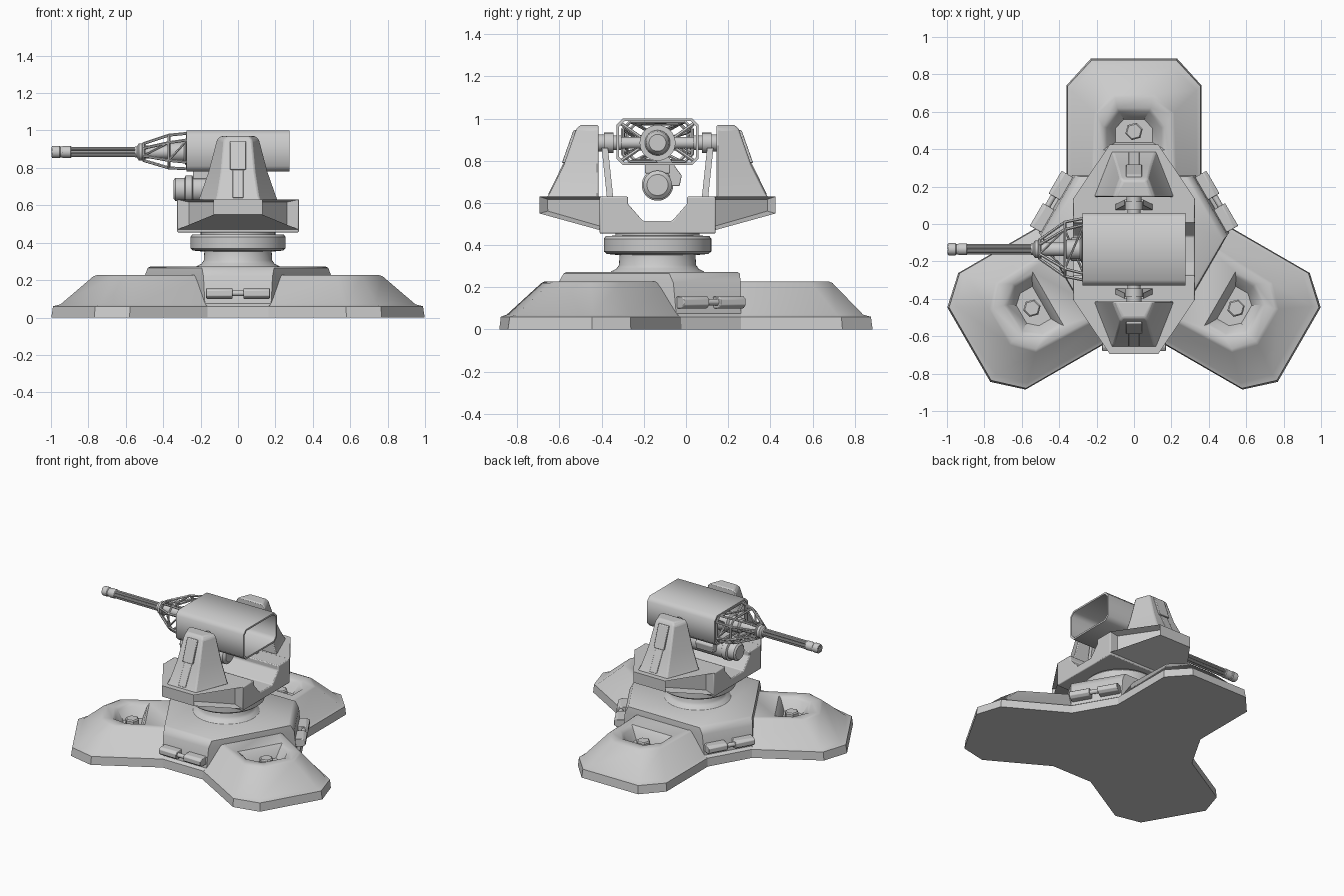
import bpy, bmesh, math
from mathutils import Vector, Matrix

if "Cube" in bpy.data.objects:
    bpy.data.objects.remove(bpy.data.objects["Cube"])

CY = -0.135      # turntable axis sits slightly in front of the origin
GZ = 0.885       # gun axis height


def loft(bm, rings, cap0=True, cap1=True, wrap=False):
    rows = [[bm.verts.new(p) for p in r] for r in rings]
    n = len(rows[0])
    for a, b in zip(rows, rows[1:] + (rows[:1] if wrap else [])):
        for i in range(n):
            bm.faces.new((a[i], a[(i + 1) % n], b[(i + 1) % n], b[i]))
    if not wrap and cap0:
        bm.faces.new(rows[0][::-1])
    if not wrap and cap1:
        bm.faces.new(rows[-1])


def finish(name, bm, angle=30, bevel=0, rot=0):
    bmesh.ops.recalc_face_normals(bm, faces=bm.faces[:])
    bm.transform(Matrix.Translation((0, CY, 0)) @ Matrix.Rotation(rot, 4, 'Z'))
    me = bpy.data.meshes.new(name)
    bm.to_mesh(me)
    bm.free()
    ob = bpy.data.objects.new(name, me)
    bpy.context.collection.objects.link(ob)
    if bevel:
        m = ob.modifiers.new("bevel", 'BEVEL')
        m.width, m.segments, m.limit_method = bevel, 2, 'ANGLE'
    bpy.ops.object.select_all(action='DESELECT')
    ob.select_set(True)
    bpy.context.view_layer.objects.active = ob
    bpy.ops.object.shade_smooth_by_angle(angle=math.radians(angle))
    return ob


def turned(bm, p, d, profile, n=24):
    """Revolve (distance, radius) pairs about the axis d starting at p."""
    p, d = Vector(p), Vector(d).normalized()
    u = d.orthogonal().normalized()
    v = d.cross(u)
    loft(bm, [[p + d * t + (u * math.cos(a) + v * math.sin(a)) * r
               for a in (2 * math.pi * i / n for i in range(n))] for t, r in profile])


def rod(bm, p, q, r, n=8):
    d = Vector(q) - Vector(p)
    turned(bm, p, d, [(0, r), (d.length, r)], n)


def box(bm, x0, x1, y0, y1, z0, z1):
    loft(bm, [[(x0, y0, z), (x1, y0, z), (x1, y1, z), (x0, y1, z)] for z in (z0, z1)])


def sym(half, z):
    """Close a half outline by mirroring its v coordinate."""
    return [(u, -v, z) for u, v in half] + [(u, v, z) for u, v in reversed(half)]


# Three foot lobes with bolt pits, three hinges in the gaps
for k in range(3):
    rot = math.radians(90 + 120 * k)
    bm = bmesh.new()
    loft(bm, [sym([(.30, .36), (.877, .36), (1.02, .23)], 0),
              sym([(.30, .355), (.872, .355), (1.012, .225)], .06),
              sym([(.30, .335), (.85, .335), (.975, .21)], .07),
              sym([(.30, .23), (.73, .215), (.83, .11)], .22),
              sym([(.30, .215), (.72, .2), (.81, .10)], .228),
              sym([(.53, .165), (.655, .165), (.755, .09)], .222),
              sym([(.545, .145), (.65, .145), (.735, .08)], .205),
              sym([(.57, .10), (.645, .10), (.695, .055)], .14)])
    finish("foot_lobe", bm, 40, 0, rot)
    bm = bmesh.new()
    turned(bm, (.63, 0, .13), (0, 0, 1), [(0, .048), (.05, .048), (.058, .04)], 6)
    finish("foot_bolt", bm, 20, 0, rot)
    bm = bmesh.new()
    for s in (-1, 1):
        loft(bm, [[(.46, y, .10), (.525, y, .10), (.545, y, .115), (.545, y, .145),
                   (.525, y, .157), (.46, y, .157)] for y in (s * .03, s * .17)])
    rod(bm, (.515, -.05, .13), (.515, .05, .13), .016, 12)
    finish("hinge", bm, 30, .004, rot + math.radians(60))


# Hexagonal hub
def hub_ring(u, v, z):
    out = []
    for k in range(3):
        c, s = math.cos(math.radians(90 + 120 * k)), math.sin(math.radians(90 + 120 * k))
        out += [(u * c - w * s, u * s + w * c, z) for w in (-v, v)]
    return out


bm = bmesh.new()
loft(bm, [hub_ring(.395, .36, 0), hub_ring(.395, .355, .06), hub_ring(.395, .33, .075),
          hub_ring(.395, .315, .22), hub_ring(.39, .29, .265), hub_ring(.38, .28, .272)])
finish("hub", bm, 35)

# Turntable neck and flange
bm = bmesh.new()
turned(bm, (0, 0, 0), (0, 0, 1), [(.26, .23), (.275, .22), (.288, .195), (.305, .183), (.352, .18),
       (.358, .24), (.37, .255), (.43, .255), (.443, .245), (.445, .2), (.47, .2)], 48)
finish("turntable", bm, 35)

# Yoke centre block with its channel
prof = [(-.275, .455), (.275, .455), (.275, .63), (.14, .63), (.14, .595),
        (.07, .515), (-.07, .515), (-.14, .595), (-.14, .63), (-.275, .63)]
bm = bmesh.new()
loft(bm, [[(x, y, z) for y, z in prof] for x in (-.325, .325)])
finish("yoke_block", bm, 30, .006)

for s in (-1, 1):
    # Yoke arm with recessed sides
    bm = bmesh.new()
    loft(bm, [[(-w, s * y, z0), (w, s * y, z0), (w, s * y, .63), (-w, s * y, .63)]
              for y, w, z0 in ((.27, .325, .47), (.56, .13, .55))])
    bmesh.ops.recalc_face_normals(bm, faces=bm.faces[:])
    sides = [f for f in bm.faces if abs(f.normal.x) > .5]
    bmesh.ops.inset_individual(bm, faces=sides, thickness=.018, depth=-.05)
    finish("yoke_arm", bm, 30)

    # Tapered post with its raised panel
    def post_ring(z, wi, wo, yo):
        return [(-wi, s * .28, z), (wi, s * .28, z), (wo, s * yo, z), (-wo, s * yo, z)]
    bm = bmesh.new()
    loft(bm, [post_ring(.625, .215, .12, .525), post_ring(.65, .205, .11, .51),
              post_ring(.78, .16, .09, .445), post_ring(.95, .115, .075, .385),
              post_ring(.97, .095, .06, .365)])
    finish("post", bm, 30, .008)
    bm = bmesh.new()
    for w, z0, z1, d in ((.042, .79, .945, .012), (.03, .64, .79, .004)):
        y = lambda z: .445 - (z - .78) * (.353 if z >= .78 else .5)
        loft(bm, [[(-w, s * (y(z) - .02), z), (w, s * (y(z) - .02), z),
                   (w, s * (y(z) + d), z), (-w, s * (y(z) + d), z)] for z in (z0, z1)])
    finish("post_panel", bm, 30, .004)

    # Inner bracket plate and trunnion
    bm = bmesh.new()
    loft(bm, [[(-w, s * y, z), (w, s * y, z), (w, s * (y + .03), z), (-w, s * (y + .03), z)]
              for z, y, w in ((.625, .21, .10), (.86, .235, .05))])
    finish("bracket", bm)
    bm = bmesh.new()
    turned(bm, (0, s * .17, GZ), (0, s, 0),
           [(0, .035), (.04, .035), (.04, .048), (.085, .048), (.085, .04), (.12, .04)])
    finish("trunnion", bm)


def chamfered(x, a, z0, z1, c):
    h = [(a - c, z0), (a, z0 + c), (a, z1 - c), (a - c, z1)]
    return [(x, y, z) for y, z in h] + [(x, -y, z) for y, z in reversed(h)]


# Open-ended gun housing
bm = bmesh.new()
loft(bm, [chamfered(-.275, .195, .78, 1.0, .03), chamfered(.275, .195, .78, 1.0, .03),
          chamfered(.275, .183, .792, .988, .026), chamfered(-.275, .183, .792, .988, .026)], wrap=True)
finish("housing", bm, 50)

# Truss cage tapering to the barrel collar
cage = [chamfered(-.27, .165, .795, .985, .035), chamfered(-.37, .145, .80, .975, .04),
        chamfered(-.505, .05, .84, .93, .025)]
bm = bmesh.new()
for k, ring in enumerate(cage):
    for i in range(8):
        rod(bm, ring[i], ring[(i + 1) % 8], .008, 6)
        if k < 2:
            rod(bm, ring[i], cage[k + 1][i], .008, 6)
            if i % 2:
                rod(bm, ring[i], cage[k + 1][(i + 1) % 8], .006, 6)
finish("truss_cage", bm)

# Gun body, collar and breech
bm = bmesh.new()
turned(bm, (.12, 0, GZ), (-1, 0, 0), [(0, .04), (.02, .055), (.06, .06), (.06, .085), (.20, .085),
       (.22, .07), (.40, .07), (.41, .052), (.48, .052), (.49, .036), (.615, .036),
       (.615, .046), (.65, .046), (.66, .03), (.67, .03)], 32)
finish("gun_body", bm)
bm = bmesh.new()
rod(bm, (0, -.185, GZ), (0, .185, GZ), .028, 16)
for y in (-.09, .09):
    rod(bm, (-.26, y * 1.9, .80), (-.26, y * .5, GZ), .009, 6)
    rod(bm, (-.26, y * 1.9, .975), (-.26, y * .5, GZ), .009, 6)
finish("gun_mount", bm)

# Barrel cluster and muzzle clamp
bm = bmesh.new()
for i in range(6):
    y, z = .02 * math.cos(i * math.pi / 3), GZ + .02 * math.sin(i * math.pi / 3)
    rod(bm, (-.53, y, z), (-.998, y, z), .0092, 10)
rod(bm, (-.53, 0, GZ), (-.97, 0, GZ), .012, 8)
finish("barrels", bm)
bm = bmesh.new()
turned(bm, (-.89, 0, GZ), (-1, 0, 0), [(0, .027), (.005, .032), (.045, .032), (.05, .029),
       (.06, .029), (.065, .033), (.10, .033), (.105, .03)])
finish("muzzle_clamp", bm)

# Ammunition drum slung below, with feed chute
bm = bmesh.new()
turned(bm, (-.345, 0, .685), (1, 0, 0), [(0, .05), (.01, .062), (.06, .062), (.065, .075),
       (.10, .075), (.105, .068), (.36, .068), (.375, .05)], 28)
finish("ammo_drum", bm)
bm = bmesh.new()
loft(bm, [[(-.2, y - w, z), (-.06, y - w, z), (-.06, y + w, z), (-.2, y + w, z)]
          for y, w, z in ((.085, .02, .68), (.085, .03, .73), (.05, .035, .77), (.0, .04, .84))])
box(bm, -.24, 0, -.06, .06, .74, .79)
finish("feed_chute", bm, 40, .005)
